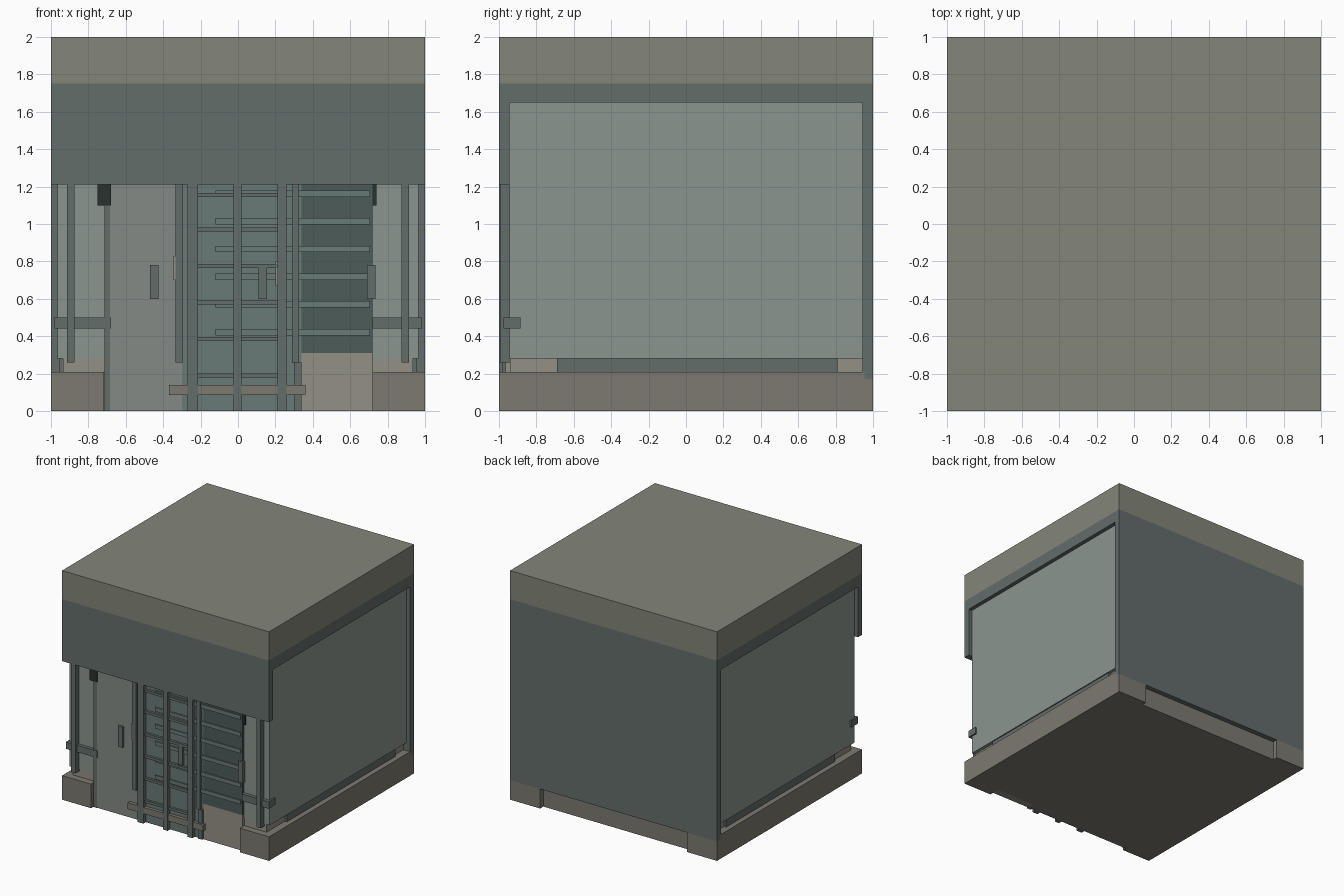
import bpy, bmesh

if "Cube" in bpy.data.objects:
    bpy.data.objects.remove(bpy.data.objects["Cube"])


def make_mat(name, rgb):
    m = bpy.data.materials.new(name)
    m.diffuse_color = [(c / 255) ** 2.2 for c in rgb] + [1]
    m.use_nodes = True
    m.node_tree.nodes["Principled BSDF"].inputs["Base Color"].default_value = m.diffuse_color
    return m


ROOF = make_mat("roof_olive", (130, 132, 120))
BASE = make_mat("concrete", (124, 121, 112))
SILL = make_mat("pale_concrete", (146, 143, 132))
TRIM = make_mat("slate", (99, 109, 107))
WALL = make_mat("pale_wall", (138, 148, 142))
DOOR = make_mat("door_grey", (130, 137, 133))
TEAL = make_mat("teal_panel", (105, 122, 119))
DARK = make_mat("dark_shutter", (77, 92, 89))
BLACK = make_mat("black_box", (45, 52, 50))


def box(name, mat, x, y, z, mirror=False):
    """Box from x, y, z ranges; optionally repeated on the other side in x."""
    bm = bmesh.new()
    ranges = [x, (-x[1], -x[0])] if mirror else [x]
    for rx in ranges:
        r = bmesh.ops.create_cube(bm, size=1)
        for v in r["verts"]:
            v.co = [a + (b - a) * (c + 0.5) for (a, b), c in zip((rx, y, z), v.co)]
    me = bpy.data.meshes.new(name)
    bm.to_mesh(me)
    bm.free()
    me.materials.append(mat)
    ob = bpy.data.objects.new(name, me)
    bpy.context.collection.objects.link(ob)
    return ob


# Foundation with projecting corner blocks
box("foundation", BASE, (-1, 1), (-0.955, 0.955), (0, 0.21))
box("front_corner_block", BASE, (0.72, 1), (-1, -0.9), (0, 0.21), True)
box("back_corner_block", BASE, (0.71, 1), (0.9, 1), (0, 0.17), True)
box("plinth", SILL, (-0.935, 0.935), (-0.94, 0.945), (0.21, 0.28))
box("side_sill", TRIM, (0.9, 0.955), (-0.69, 0.81), (0.21, 0.28), True)
box("front_sill", SILL, (0.34, 0.72), (-0.965, -0.9), (0.0, 0.31))

# Main body, back wall, fascia and roof
box("body", WALL, (-0.965, 0.965), (-0.945, 0.945), (0.28, 1.75))
box("back_wall", TRIM, (-1, 1), (0.945, 1), (0.17, 1.75))
box("side_lintel", TRIM, (0.93, 1), (-0.945, 0.945), (1.65, 1.75), True)
box("front_fascia", TRIM, (-1, 1), (-1, -0.945), (1.21, 1.75))
box("roof_slab", ROOF, (-1, 1), (-1, 1), (1.75, 2))

# Front side posts, rails and lamp boxes
box("front_post", TRIM, (0.875, 0.915), (-0.995, -0.94), (0.26, 1.21), True)
box("front_rail", TRIM, (0.72, 0.98), (-0.975, -0.885), (0.44, 0.50), True)
box("rail_end", TRIM, (-0.72, -0.68), (-0.975, -0.94), (0.44, 0.50))
box("left_lamp_box", BLACK, (-0.75, -0.68), (-0.975, -0.94), (1.10, 1.21))
box("right_lamp_box", BLACK, (0.70, 0.74), (-0.96, -0.94), (1.10, 1.21))

# Left door with frame and handles
box("left_door", DOOR, (-0.685, -0.30), (-0.965, -0.94), (0, 1.21))
box("door_frame_left", TRIM, (-0.715, -0.685), (-0.97, -0.94), (0, 1.21))
box("door_frame_right", TRIM, (-0.335, -0.295), (-0.985, -0.94), (0.26, 1.21))
box("left_handle", TRIM, (-0.47, -0.425), (-0.985, -0.96), (0.60, 0.78))
box("left_latch", SILL, (-0.345, -0.33), (-0.985, -0.96), (0.70, 0.83))

# Middle door panel and gate grid
box("middle_door", TEAL, (-0.30, 0.34), (-0.965, -0.94), (0, 1.21))
for i, (a, b) in enumerate([(-0.27, -0.215), (-0.025, 0.02), (0.21, 0.26)]):
    box(f"gate_post_{i}", TRIM, (a, b), (-1, -0.96), (0, 1.21))
for i in range(6):
    z = 0.19 + i * 0.195
    z = min(z, 1.155)
    box(f"gate_rung_{i}", TRIM, (-0.25, 0.24), (-0.985, -0.96), (z - 0.011, z + 0.011))
box("gate_side_post", TRIM, (0.29, 0.325), (-0.99, -0.94), (0.26, 1.21))
box("gate_side_foot", TRIM, (0.30, 0.34), (-0.98, -0.94), (0, 0.26))
box("threshold_bar", BASE, (-0.37, 0.36), (-0.995, -0.94), (0.085, 0.14))
box("middle_handle", TRIM, (0.11, 0.155), (-0.985, -0.96), (0.60, 0.77))
box("middle_latch", SILL, (0.20, 0.215), (-0.985, -0.96), (0.67, 0.80))

# Slatted shutter on the right
box("shutter", DARK, (0.33, 0.72), (-0.965, -0.94), (0.31, 1.21))
for i in range(6):
    z = 0.405 + i * 0.148
    box(f"shutter_slat_{i}", TEAL, (-0.12, 0.705), (-0.975, -0.95), (z, z + 0.034))
box("shutter_handle", TRIM, (0.69, 0.735), (-0.985, -0.95), (0.60, 0.78))
